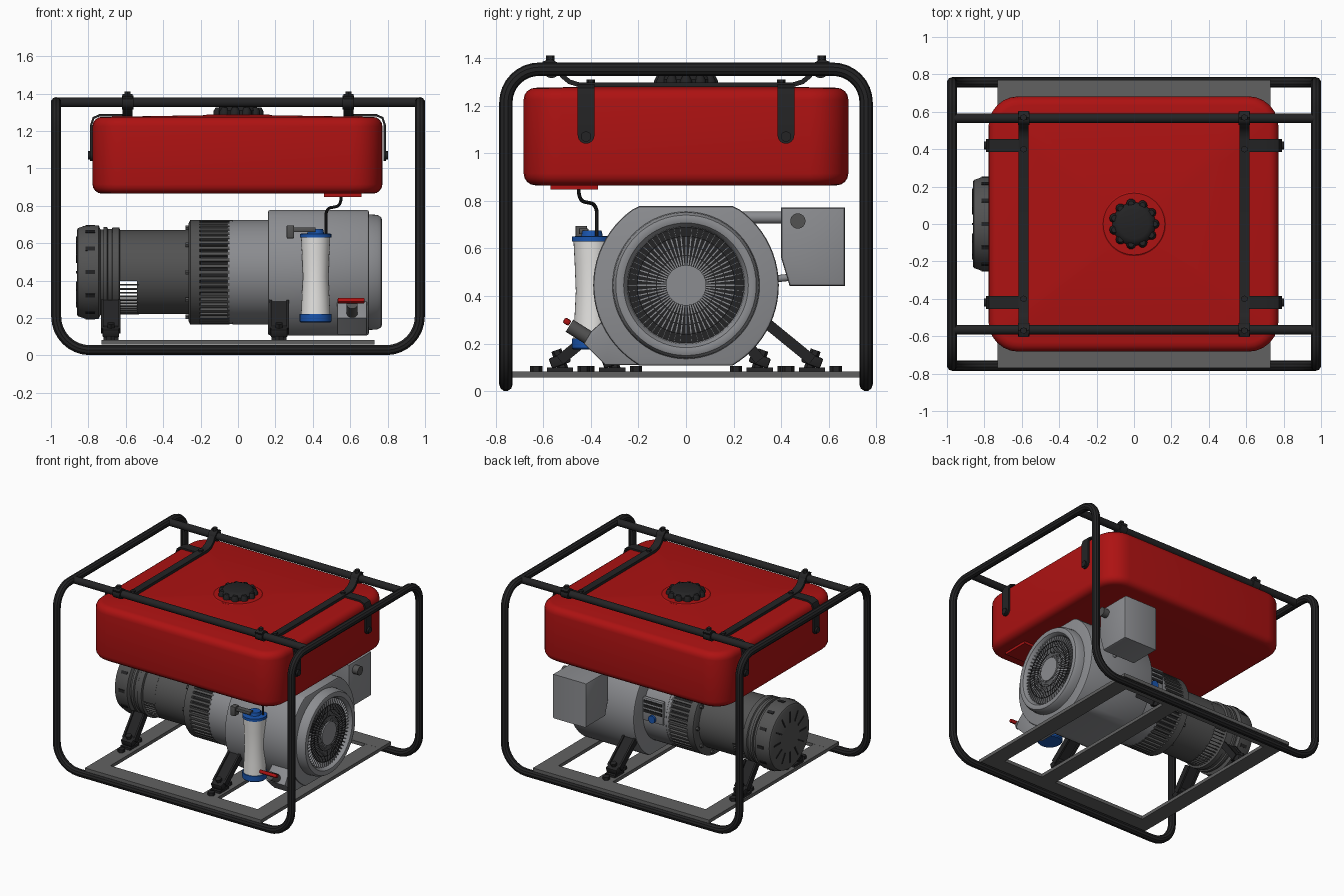
import bpy, bmesh, math
from math import sin, cos, pi, radians
from mathutils import Vector, Matrix

if "Cube" in bpy.data.objects:
    bpy.data.objects.remove(bpy.data.objects["Cube"])

def material(name, rgb):
    m = bpy.data.materials.new(name)
    m.use_nodes = True
    m.diffuse_color = (*rgb, 1)
    m.node_tree.nodes["Principled BSDF"].inputs["Base Color"].default_value = (*rgb, 1)
    return m

RED = material("tank red", (0.42, 0.006, 0.006))
BLACK = material("frame black", (0.017, 0.017, 0.018))
GREY = material("engine grey", (0.26, 0.265, 0.28))
DARK = material("alternator grey", (0.085, 0.085, 0.085))
BASE = material("base grey", (0.12, 0.12, 0.12))
WHITE = material("filter white", (0.78, 0.77, 0.75))
BLUE = material("cap blue", (0.01, 0.09, 0.42))
AXIS_Z = 0.445  # height of the crankshaft

def finish(name, bm, mat, smooth=True):
    bmesh.ops.recalc_face_normals(bm, faces=bm.faces)
    me = bpy.data.meshes.new(name)
    bm.to_mesh(me)
    bm.free()
    ob = bpy.data.objects.new(name, me)
    bpy.context.collection.objects.link(ob)
    me.materials.append(mat)
    if smooth:
        bpy.ops.object.select_all(action="DESELECT")
        ob.select_set(True)
        bpy.context.view_layer.objects.active = ob
        bpy.ops.object.shade_smooth_by_angle(angle=radians(35))
    return ob

def box(name, loc, size, mat, tilt=0, bevel=0.0):
    bm = bmesh.new()
    bmesh.ops.create_cube(bm, size=1)
    bmesh.ops.scale(bm, vec=size, verts=bm.verts)
    if bevel:
        bmesh.ops.bevel(bm, geom=bm.edges[:], offset=bevel, segments=2, profile=0.5, affect="EDGES")
    bmesh.ops.transform(bm, matrix=Matrix.Translation(loc) @ Matrix.Rotation(tilt, 4, "X"), verts=bm.verts)
    return finish(name, bm, mat, bool(bevel))

def cyl(name, a, b, r, mat, seg=24):
    a, b = Vector(a), Vector(b)
    bm = bmesh.new()
    turn = Vector((0, 0, 1)).rotation_difference(b - a).to_matrix().to_4x4()
    bmesh.ops.create_cone(bm, cap_ends=True, segments=seg, radius1=r, radius2=r, depth=(b - a).length,
                          matrix=Matrix.Translation((a + b) / 2) @ turn)
    return finish(name, bm, mat)

def lathe(name, profile, mat, origin=(0, 0, AXIS_Z), axis="X", seg=64):
    # profile holds (distance along axis, radius)
    bm = bmesh.new()
    rows = []
    for d, r in profile:
        ring = []
        for i in range(seg):
            t = 2 * pi * i / seg
            p = (d, r * cos(t), r * sin(t)) if axis == "X" else (r * cos(t), r * sin(t), d)
            ring.append(bm.verts.new(Vector(p) + Vector(origin)))
        rows.append(ring)
    for lo, hi in zip(rows, rows[1:]):
        for i in range(seg):
            j = (i + 1) % seg
            bm.faces.new((lo[i], lo[j], hi[j], hi[i]))
    bm.faces.new(rows[0])
    bm.faces.new(rows[-1])
    return finish(name, bm, mat)

def prism(name, pts, lo, hi, mat, axis="X", bevel=0.0):
    # outline in the plane across the axis, with z as second coordinate
    bm = bmesh.new()
    at = lambda p, d: (d, p[0], p[1]) if axis == "X" else (p[0], d, p[1])
    face = bm.faces.new([bm.verts.new(at(p, lo)) for p in pts])
    ext = bmesh.ops.extrude_face_region(bm, geom=[face])
    move = Vector(at((0, 0), hi - lo))
    bmesh.ops.translate(bm, vec=move, verts=[v for v in ext["geom"] if isinstance(v, bmesh.types.BMVert)])
    if bevel:
        caps = [e for e in bm.edges if abs((e.verts[0].co - e.verts[1].co).dot(move)) < 1e-6]
        bmesh.ops.bevel(bm, geom=caps, offset=bevel, segments=2, profile=0.5, affect="EDGES")
    return finish(name, bm, mat)

def strip(name, pts, thick, lo, hi, mat, axis="X"):
    pts = [Vector(p) for p in pts]
    left, right = [], []
    for i, p in enumerate(pts):
        d = (pts[min(i + 1, len(pts) - 1)] - pts[max(i - 1, 0)]).normalized()
        n = Vector((-d.y, d.x)) * thick / 2
        left.append(p + n)
        right.append(p - n)
    return prism(name, left + right[::-1], lo, hi, mat, axis)

def tube(name, pts, r, mat, fillet=None, cyclic=False):
    pts = [Vector(p) for p in pts]
    path = []
    for i, p in enumerate(pts):
        if not cyclic and i in (0, len(pts) - 1):
            path.append(p)
            continue
        rad = fillet(p) if callable(fillet) else fillet
        a = p + (pts[i - 1] - p).normalized() * rad
        b = p + (pts[(i + 1) % len(pts)] - p).normalized() * rad
        for k in range(9):
            t = k / 8 * pi / 2
            path.append(p + (a - p) * (1 - sin(t)) + (b - p) * (1 - cos(t)))
    cu = bpy.data.curves.new(name, "CURVE")
    cu.dimensions, cu.bevel_depth, cu.bevel_resolution, cu.use_fill_caps = "3D", r, 3, True
    sp = cu.splines.new("POLY")
    sp.points.add(len(path) - 1)
    for q, p in zip(sp.points, path):
        q.co = (*p, 1)
    sp.use_cyclic_u = cyclic
    tmp = bpy.data.objects.new(name + " path", cu)
    bm = bmesh.new()
    me = tmp.to_mesh()
    bm.from_mesh(me)
    tmp.to_mesh_clear()
    bpy.data.objects.remove(tmp)
    return finish(name, bm, mat)

# Tubular frame: one closed loop and two top rails
X, Y, LOW, TOP = 0.972, 0.757, 0.028, 1.353
loop = [(X, -Y, LOW), (X, -Y, TOP), (X, Y, TOP), (X, Y, LOW),
        (-X, Y, LOW), (-X, Y, TOP), (-X, -Y, TOP), (-X, -Y, LOW)]
tube("frame_loop", loop, 0.028, BLACK, lambda p: 0.14 if p.z > 1 else 0.18, True)
for s in (-1, 1):
    cyl("top_rail", (-X, s * 0.565, TOP), (X, s * 0.565, TOP), 0.026, BLACK)

# Base ring with a cross bar
for s in (-1, 1):
    box("base_side", (0, s * 0.705, 0.07), (1.46, 0.13, 0.025), BASE)
    box("base_end", (s * 0.67, 0, 0.0698), (0.12, 1.3, 0.0245), BASE)
box("base_crossbar", (0.22, 0, 0.0698), (0.12, 1.3, 0.0245), BASE)

# Fuel tank with rounded corners and a slightly pitched top
bm = bmesh.new()
bmesh.ops.create_cube(bm, size=1)
bmesh.ops.scale(bm, vec=(1.55, 1.365, 0.41), verts=bm.verts)
bmesh.ops.translate(bm, vec=(-0.003, 0, 1.07), verts=bm.verts)
upright = [e for e in bm.edges if abs(e.verts[0].co.z - e.verts[1].co.z) > 0.1]
bmesh.ops.bevel(bm, geom=upright, offset=0.16, segments=6, profile=0.5, affect="EDGES")
rims = [e for e in bm.edges if abs(e.verts[0].co.z - e.verts[1].co.z) < 0.01]
bmesh.ops.bevel(bm, geom=rims, offset=0.05, segments=4, profile=0.5, affect="EDGES")
lid = max(bm.faces, key=lambda f: f.calc_center_median().z)
for v in bmesh.ops.poke(bm, faces=[lid])["verts"]:
    v.co.z += 0.012
finish("fuel_tank", bm, RED)
lathe("filler_ring", [(1.26, 0.172), (1.284, 0.172), (1.289, 0.165), (1.289, 0.14)], RED, (0, 0, 0), "Z", 48)
lathe("filler_cap", [(1.27, 0.115), (1.31, 0.115), (1.33, 0.1), (1.337, 0.08)], BLACK, (0, 0, 0), "Z", 40)
for i in range(11):
    t = 2 * pi * i / 11
    lathe("cap_grip", [(1.275, 0.026), (1.305, 0.026), (1.325, 0.015)], BLACK,
          (0.11 * cos(t), 0.11 * sin(t), 0), "Z", 10)
box("tank_outlet", (0.56, -0.47, 0.858), (0.2, 0.2, 0.022), RED)

# Tank straps, rail clamps and end hangers
for sx in (-1, 1):
    x = sx * 0.59
    half = [(0.6, 1.375), (0.57, 1.388), (0.545, 1.37), (0.52, 1.325), (0.49, 1.3), (0.45, 1.288)]
    path = [(-y, z) for y, z in half] + half[::-1]
    strip("tank_strap", path, 0.02, x - 0.027, x + 0.027, BLACK)
    for sy in (-1, 1):
        cyl("rail_clamp", (x - 0.03, sy * 0.565, TOP), (x + 0.03, sy * 0.565, TOP), 0.037, BLACK)
        cyl("clamp_bolt", (x, sy * 0.57, 1.38), (x, sy * 0.57, 1.41), 0.018, BLACK, 6)
        cyl("strap_bolt", (x, sy * 0.4, 1.29), (x, sy * 0.4, 1.31), 0.018, BLACK, 6)
        y = sy * 0.42
        hook = [(sx * 0.57, 1.284), (sx * 0.74, 1.284), (sx * 0.772, 1.27), (sx * 0.784, 1.235), (sx * 0.784, 1.075)]
        strip("tank_hanger", hook, 0.012, y - 0.035, y + 0.035, BLACK, "Y")
        cyl("hanger_end", (sx * 0.778, y, 1.075), (sx * 0.79, y, 1.075), 0.035, BLACK)
        cyl("hanger_bolt", (sx * 0.78, y, 1.07), (sx * 0.802, y, 1.07), 0.022, BLACK, 12)

# Engine block: round body cut flat above and below
body = []
for i in range(72):
    t = 2 * pi * i / 72
    body.append((0.39 * cos(t), max(0.107, min(0.778, AXIS_Z + 0.39 * sin(t)))))
body = [p for i, p in enumerate(body) if not (p[1] in (0.107, 0.778)
        and body[i - 1][1] == p[1] and body[(i + 1) % 72][1] == p[1])]
prism("engine_block", body, 0.16, 0.7, GREY, bevel=0.012)
lathe("crankcase", [(-0.03, 0.28), (0.17, 0.28)], GREY)

# Fan cover, fins and hub
lathe("fan_cover", [(0.69, 0.31), (0.745, 0.306), (0.765, 0.295), (0.77, 0.28), (0.765, 0.262),
                    (0.745, 0.247), (0.715, 0.243)], GREY)
lathe("fan_recess", [(0.71, 0.243), (0.72, 0.243)], BLACK)
cyl("fan_hub", (0.71, 0, AXIS_Z), (0.757, 0, AXIS_Z), 0.085, GREY, 40)
for i in range(60):
    t = 2 * pi * i / 60
    box("fan_fin", (0.733, -0.163 * sin(t), AXIS_Z + 0.163 * cos(t)), (0.03, 0.005, 0.16), GREY, t)
for r in (0.125, 0.165, 0.205):
    lathe("fan_guard", [(0.747, r - 0.002), (0.75, r - 0.002), (0.75, r + 0.002), (0.747, r + 0.002),
                        (0.747, r - 0.002)], BLACK)

# Slotted coupling between engine and alternator
lathe("coupling_core", [(-0.23, 0.258), (-0.03, 0.258)], BLACK)
lathe("coupling_flange", [(-0.265, 0.26), (-0.255, 0.28), (-0.205, 0.28), (-0.2, 0.27)], DARK)
lathe("coupling_rim", [(-0.055, 0.278), (-0.029, 0.278)], GREY)
for i in range(52):
    t = 2 * pi * i / 52
    box("coupling_rib", (-0.125, -0.266 * sin(t), AXIS_Z + 0.266 * cos(t)), (0.16, 0.017, 0.028), DARK, t)
for i in range(10):
    t = 2 * pi * (i + 0.5) / 10
    y, z = -0.25 * sin(t), AXIS_Z + 0.25 * cos(t)
    cyl("flange_bolt", (-0.28, y, z), (-0.255, y, z), 0.014, DARK, 6)

# Alternator: barrel, open lower grille and end bell
lathe("alternator_barrel", [(-0.54, 0.225), (-0.25, 0.225)], DARK)
arc = [(0.22 * cos(radians(a)), AXIS_Z + 0.22 * sin(radians(a))) for a in range(-12, 193, 6)]
strip("alternator_hood", arc, 0.012, -0.64, -0.53, DARK)
for a in range(-162, -15, 6):
    t = radians(a - 90)
    box("grille_rib", (-0.585, -0.22 * sin(t), AXIS_Z + 0.22 * cos(t)), (0.11, 0.005, 0.012), DARK, t)
lathe("end_bell", [(-0.862, 0.225), (-0.855, 0.236), (-0.82, 0.248), (-0.745, 0.25), (-0.735, 0.228),
                   (-0.72, 0.228), (-0.718, 0.242), (-0.7, 0.242), (-0.695, 0.232), (-0.675, 0.232),
                   (-0.67, 0.24), (-0.635, 0.24), (-0.63, 0.225)], DARK)
for i in range(12):
    t = 2 * pi * i / 12
    c, s = cos(t), -sin(t)
    box("bell_notch", (-0.79, 0.249 * s, AXIS_Z + 0.249 * c), (0.05, 0.022, 0.008), BLACK, t)
    box("bell_slot", (-0.862, 0.15 * s, AXIS_Z + 0.15 * c), (0.006, 0.012, 0.08), BLACK, t)

# Legs on rubber mounts
for x, top, foot in ((-0.68, 0.19, 0.31), (0.22, 0.34, 0.53)):
    for s in (-1, 1):
        strip("leg_web", [(s * top, 0.29), (s * foot, 0.13)], 0.02, x - 0.05, x + 0.05, BLACK)
        for dx in (-0.045, 0.045):
            strip("leg_flange", [(s * top, 0.285), (s * foot, 0.13)], 0.045, x + dx - 0.007, x + dx + 0.007, BLACK)
        tilt = s * radians(-20)
        box("mount_block", (x, s * foot, 0.13), (0.09, 0.085, 0.045), BLACK, tilt, 0.008)
        up = Vector((0, s * 0.34, 0.94))
        mid = Vector((x, s * foot, 0.13))
        cyl("mount_bolt", mid - up * 0.05, mid + up * 0.045, 0.022, BLACK, 6)
        box("mount_pad", (x, s * foot, 0.09), (0.08, 0.11, 0.018), BLACK)
        for dy in (-0.1, 0.1):
            cyl("base_bolt", (x, s * (foot + dy), 0.08), (x, s * (foot + dy), 0.105), 0.026, BLACK, 6)

# Fuel filter with line and tap
fx, fy = 0.415, -0.395
lathe("filter_bowl", [(0.22, 0.078), (0.3, 0.074), (0.42, 0.068), (0.54, 0.073), (0.635, 0.078)], WHITE, (fx, fy, 0), "Z", 32)
lathe("filter_base", [(0.175, 0.078), (0.182, 0.085), (0.222, 0.085)], BLUE, (fx, fy, 0), "Z", 32)
lathe("filter_lid", [(0.63, 0.084), (0.65, 0.084), (0.653, 0.045), (0.675, 0.04)], BLUE, (fx, fy, 0), "Z", 32)
tube("fuel_line", [(0.47, -0.375, 0.64), (0.47, -0.375, 0.785), (0.55, -0.45, 0.8), (0.55, -0.45, 0.86)], 0.008, BLACK, 0.035)
box("fuel_tap", (0.34, -0.43, 0.672), (0.15, 0.04, 0.025), DARK, 0, 0.005)
box("tap_handle", (0.28, -0.44, 0.66), (0.04, 0.05, 0.07), DARK, 0, 0.006)

# Oil filler with red handle
prism("oil_sump", [(-0.2, 0.11), (-0.3, 0.34), (-0.4, 0.25), (-0.43, 0.2), (-0.34, 0.11)], 0.53, 0.69, GREY, bevel=0.008)
cyl("oil_neck", (0.61, -0.37, 0.2), (0.61, -0.49, 0.275), 0.03, DARK, 16)
box("oil_handle", (0.605, -0.5, 0.292), (0.145, 0.03, 0.026), RED, radians(-30), 0.008)

# Air cleaner box and intake
prism("air_box", [(0.4, 0.772), (0.668, 0.772), (0.668, 0.443), (0.435, 0.443), (0.4, 0.56)], 0.36, 0.64, GREY, bevel=0.012)
cyl("air_intake", (0.5, 0.2, 0.73), (0.5, 0.41, 0.73), 0.026, GREY)
cyl("air_knob", (0.63, 0.47, 0.715), (0.685, 0.47, 0.715), 0.032, DARK)
cyl("air_bracket", (0.5, 0.36, 0.47), (0.5, 0.45, 0.48), 0.015, GREY, 12)

# Control panel on the rear of the crankcase
box("control_panel", (0.07, 0.278, 0.5), (0.17, 0.03, 0.17), GREY, 0, 0.006)
for i in range(3):
    box("panel_slot", (0.07, 0.294, 0.56 - i * 0.035), (0.15, 0.006, 0.022), BLACK)
cyl("panel_socket", (0.07, 0.28, 0.445), (0.07, 0.31, 0.445), 0.028, BLUE)
